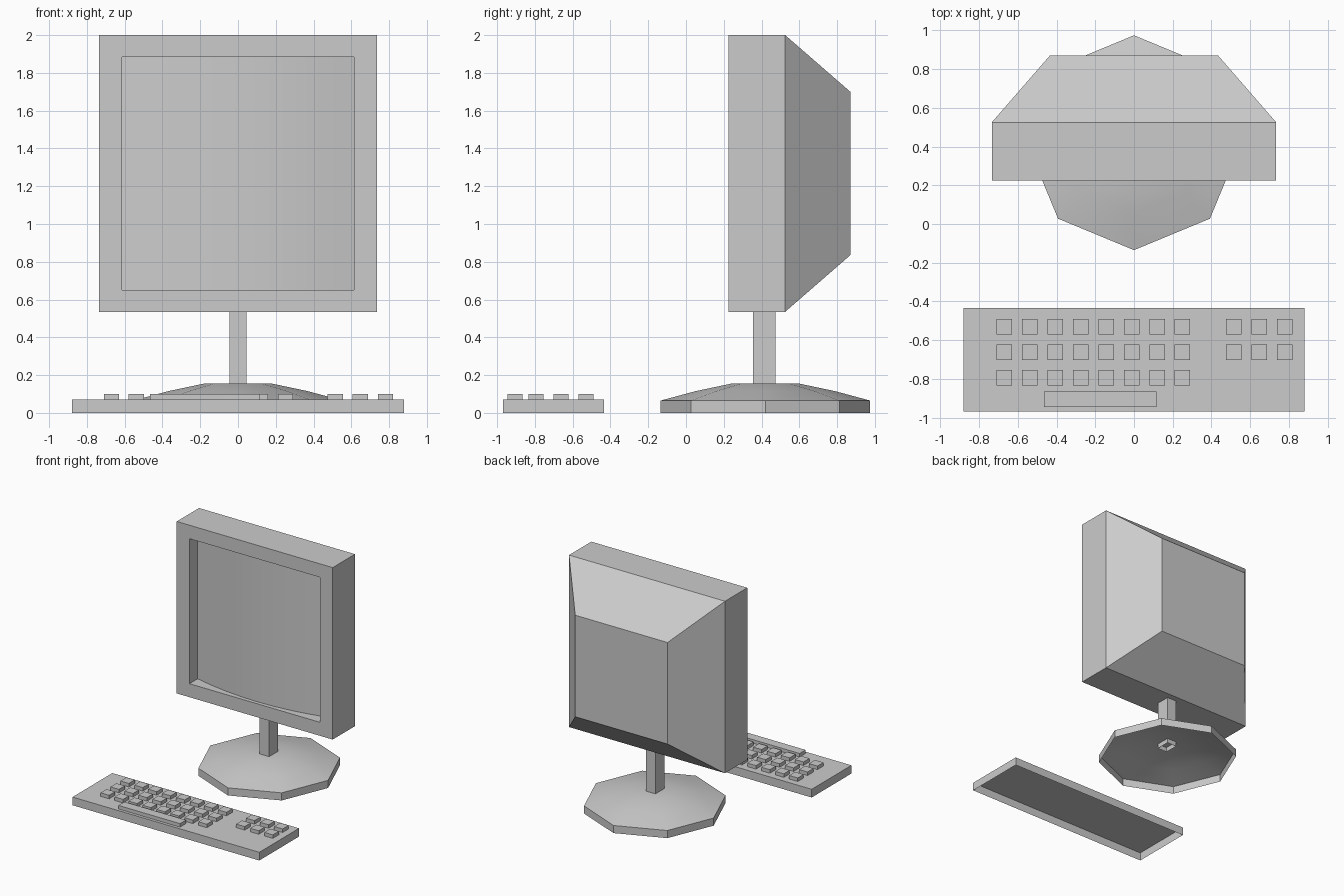
import bpy, bmesh, math

if "Cube" in bpy.data.objects:
    bpy.data.objects.remove(bpy.data.objects["Cube"])


def finish(name, bm, smooth=None):
    bmesh.ops.remove_doubles(bm, verts=bm.verts, dist=1e-5)
    bmesh.ops.recalc_face_normals(bm, faces=bm.faces)
    mesh = bpy.data.meshes.new(name)
    bm.to_mesh(mesh)
    bm.free()
    ob = bpy.data.objects.new(name, mesh)
    bpy.context.collection.objects.link(ob)
    if smooth:
        bpy.ops.object.select_all(action='DESELECT')
        ob.select_set(True)
        bpy.context.view_layer.objects.active = ob
        bpy.ops.object.shade_smooth_by_angle(angle=math.radians(smooth))
    return ob


def loft(bm, rings, cap_end=True):
    """Skin a list of closed point rings, optionally closing the last one."""
    loops = [[bm.verts.new(p) for p in r] for r in rings]
    for a, b in zip(loops, loops[1:]):
        n = len(a)
        for i in range(n):
            bm.faces.new((a[i], a[(i + 1) % n], b[(i + 1) % n], b[i]))
    if cap_end:
        bm.faces.new(loops[-1])


def rect_xz(hx, z0, z1, y):
    return [(-hx, y, z0), (hx, y, z0), (hx, y, z1), (-hx, y, z1)]


def open_box(name, x0, x1, y0, y1, z0, z1):
    """Box without a bottom."""
    bm = bmesh.new()
    loft(bm, [[(x0, y0, z), (x1, y0, z), (x1, y1, z), (x0, y1, z)] for z in (z0, z1)])
    return finish(name, bm)


# Monitor case: recess, bezel, sides and tapered back
bm = bmesh.new()
loft(bm, [rect_xz(0.615, 0.65, 1.885, 0.335),
          rect_xz(0.615, 0.65, 1.885, 0.225),
          rect_xz(0.735, 0.535, 2.0, 0.225),
          rect_xz(0.735, 0.535, 2.0, 0.525),
          rect_xz(0.435, 0.835, 1.70, 0.87)])
finish("monitor_case", bm)

# Screen: bulges forward in the middle
bm = bmesh.new()
SEG = 8
cols = []
for i in range(SEG + 1):
    t = 2 * i / SEG - 1
    y = 0.255 + 0.08 * t * t
    cols.append([bm.verts.new((0.615 * t, y, z)) for z in (0.65, 1.885)])
for a, b in zip(cols, cols[1:]):
    bm.faces.new((a[0], b[0], b[1], a[1]))
finish("screen", bm, 30)

# Octagonal foot, open underneath
bm = bmesh.new()
loft(bm, [[(r * math.sin(i * math.pi / 4), 0.42 - r * math.cos(i * math.pi / 4), z)
           for i in range(8)]
          for r, z in ((0.555, 0), (0.555, 0.065), (0.37, 0.115), (0.18, 0.155))])
finish("stand_foot", bm, 40)

# Neck
open_box("stand_neck", -0.045, 0.045, 0.355, 0.475, 0.115, 0.54)

# Keyboard body and keys
open_box("keyboard_body", -0.88, 0.88, -0.97, -0.435, 0, 0.07)


def key(name, x, y, w=0.08):
    open_box(name, x - w / 2, x + w / 2, y - 0.04, y + 0.04, 0.07, 0.1)


for row in range(3):
    y = -0.53 - row * 0.1325
    for col in range(8):
        key("key", -0.67 + col * 0.1315, y)
    if row < 2:
        for col in range(3):
            key("number_key", 0.515 + col * 0.1325, y)
key("space_bar", -0.175, -0.905, 0.58)
